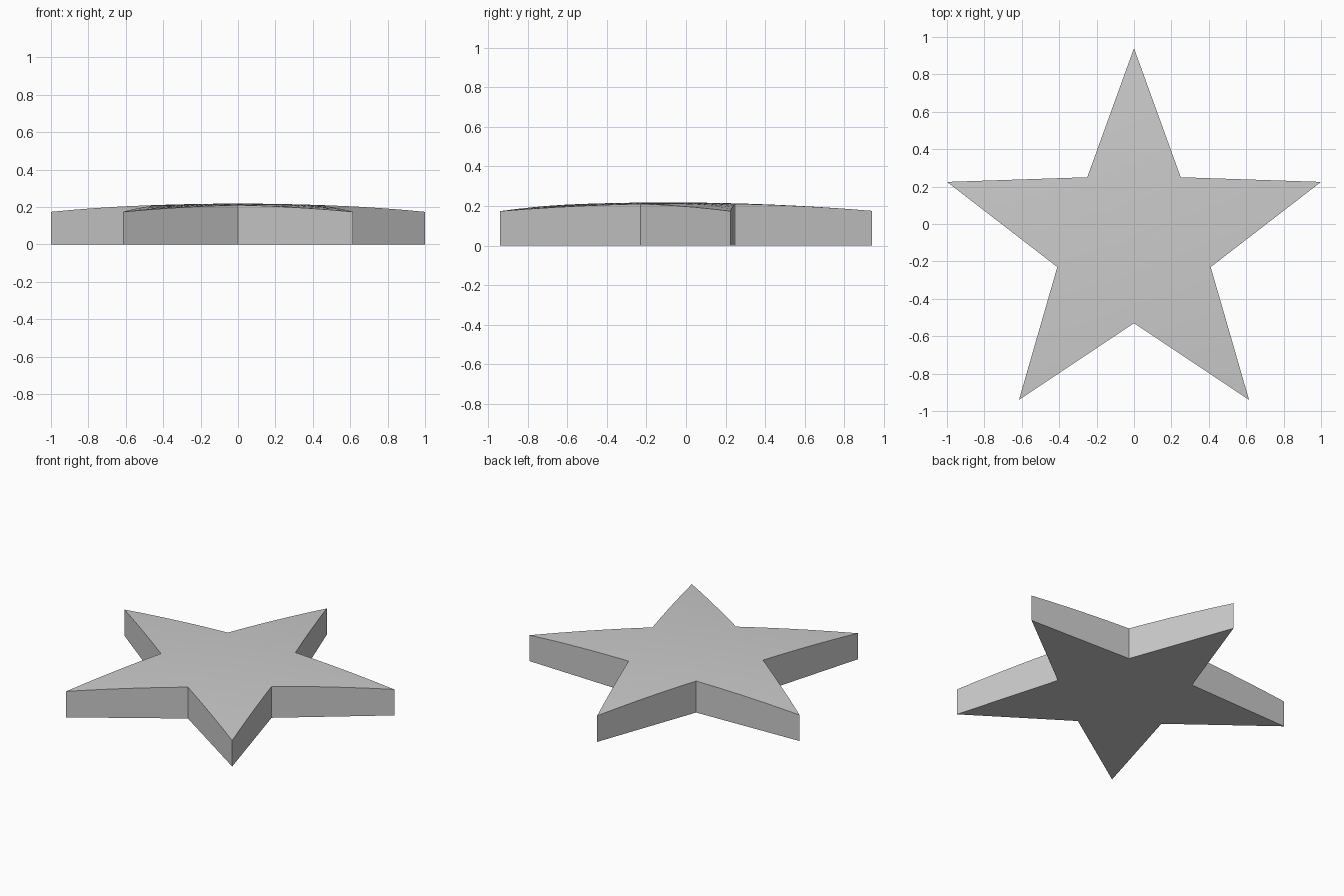
import bpy, bmesh
from mathutils import Vector

cube = bpy.data.objects.get("Cube")
if cube:
    bpy.data.objects.remove(cube, do_unlink=True)

CENTRE = Vector((0, -0.09))
RINGS, STEPS = 8, 5

# Star outline: right half from the back tip to the front notch, then mirrored
half = [(0, 0.94), (0.25, 0.25), (1, 0.225), (0.41, -0.23), (0.615, -0.94), (0, -0.53)]
corners = [Vector(p) for p in half] + [Vector((-x, y)) for x, y in half[-2:0:-1]]
outline = [a.lerp(b, i / STEPS)
           for a, b in zip(corners, corners[1:] + corners[:1]) for i in range(STEPS)]


def dome(p):
    return 0.218 - 0.04 * (p - CENTRE).length_squared


bm = bmesh.new()


def ring(scale, flat=False):
    points = [CENTRE.lerp(p, scale) for p in outline]
    return [bm.verts.new((p.x, p.y, 0 if flat else dome(p))) for p in points]


def bridge(inner, outer):
    for i in range(len(inner)):
        bm.faces.new((inner[i - 1], inner[i], outer[i], outer[i - 1]))


# Domed top: a fan in the middle and rings out to the edge
middle = bm.verts.new((*CENTRE, dome(CENTRE)))
rings = [ring((i + 1) / RINGS) for i in range(RINGS)]
for i in range(len(outline)):
    bm.faces.new((middle, rings[0][i], rings[0][i - 1]))
for inner, outer in zip(rings, rings[1:]):
    bridge(inner, outer)

# Upright sides and flat base
base = ring(1, flat=True)
bridge(rings[-1], base)
bm.faces.new(base)
bmesh.ops.recalc_face_normals(bm, faces=bm.faces)

mesh = bpy.data.meshes.new("star")
bm.to_mesh(mesh)
bm.free()
star = bpy.data.objects.new("star", mesh)
bpy.context.collection.objects.link(star)

# Plain grey
grey = bpy.data.materials.new("grey")
grey.use_nodes = True
colour = (0.6, 0.6, 0.6, 1)
grey.diffuse_color = colour
grey.node_tree.nodes["Principled BSDF"].inputs["Base Color"].default_value = colour
mesh.materials.append(grey)

# Smooth dome with crisp edges
bpy.ops.object.select_all(action="DESELECT")
star.select_set(True)
bpy.context.view_layer.objects.active = star
bpy.ops.object.shade_smooth_by_angle(angle=0.5)
